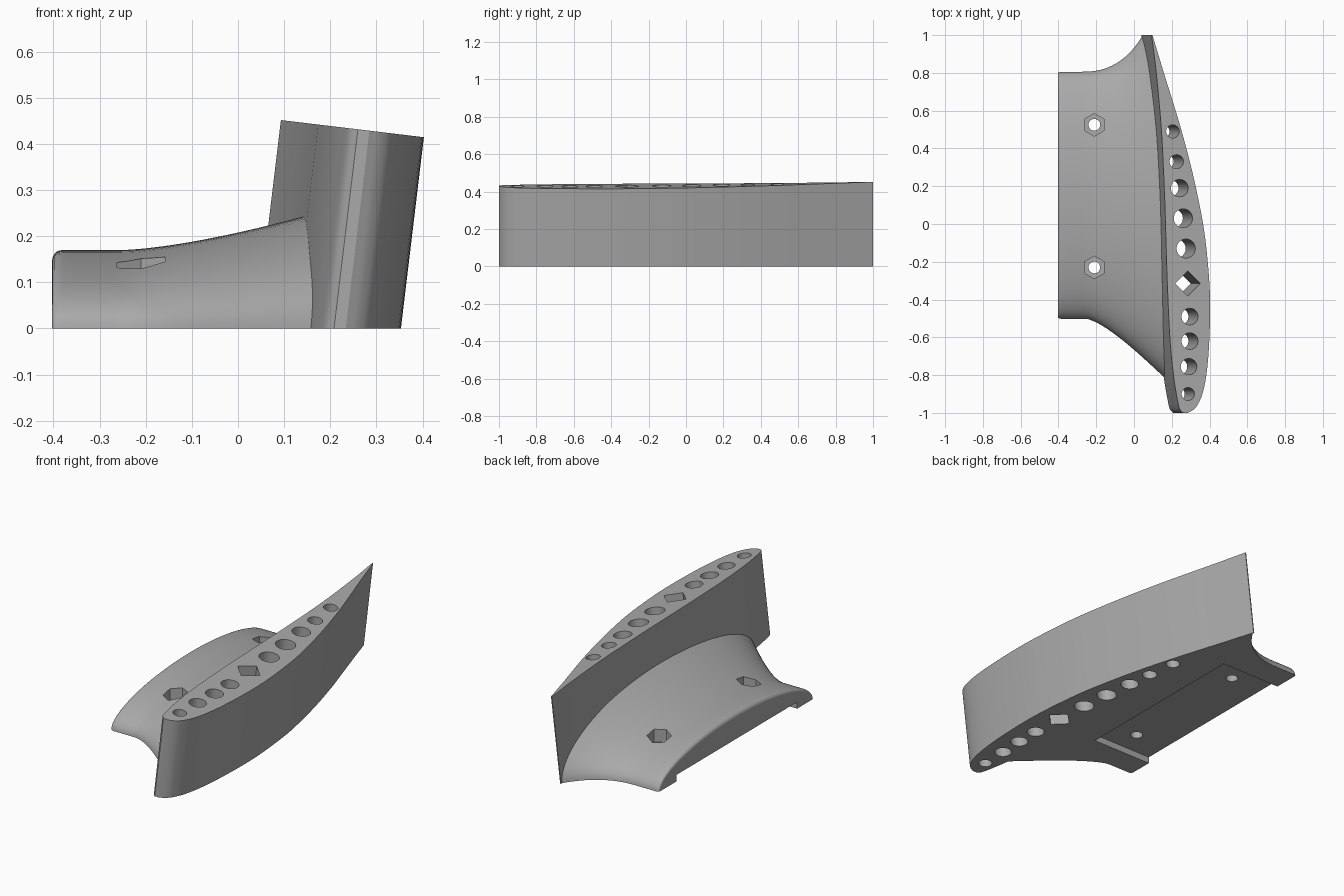
import bpy, bmesh, math
from mathutils import Matrix, Vector

if "Cube" in bpy.data.objects:
    bpy.data.objects.remove(bpy.data.objects["Cube"])

grey = bpy.data.materials.new("plain_grey")
grey.use_nodes = True
GREY = (0.4, 0.4, 0.4, 1)
grey.diffuse_color = GREY
grey.node_tree.nodes["Principled BSDF"].inputs["Base Color"].default_value = GREY

LEAN = 0.12                                   # sideways lean of the blade per unit of height
TILT = Matrix.Rotation(math.atan(LEAN), 4, "Y")


def blade_top(x):
    return 0.463 - LEAN * x


def make_object(name, bm):
    bmesh.ops.remove_doubles(bm, verts=bm.verts, dist=1e-5)
    bmesh.ops.recalc_face_normals(bm, faces=bm.faces)
    mesh = bpy.data.meshes.new(name)
    bm.to_mesh(mesh)
    bm.free()
    mesh.materials.append(grey)
    obj = bpy.data.objects.new(name, mesh)
    bpy.context.collection.objects.link(obj)
    return obj


def prism(bm, sides, radius, depth, matrix):
    bmesh.ops.create_cone(bm, cap_ends=True, segments=sides, radius1=radius,
                          radius2=radius, depth=depth, matrix=matrix)


def cut(target, bm):
    cutter = make_object("cutter", bm)
    cutter.hide_render = True
    mod = target.modifiers.new("cut", "BOOLEAN")
    mod.operation, mod.solver, mod.object = "DIFFERENCE", "EXACT", cutter
    bpy.context.view_layer.objects.active = target
    bpy.ops.object.modifier_apply(modifier=mod.name)
    bpy.data.objects.remove(cutter)


def smooth(obj, angle):
    bpy.ops.object.select_all(action="DESELECT")
    obj.select_set(True)
    bpy.context.view_layer.objects.active = obj
    bpy.ops.object.shade_smooth_by_angle(angle=math.radians(angle))


def spline(points, steps=5):
    """Catmull-Rom curve through the points."""
    p = [Vector(q) for q in points]
    p = [2 * p[0] - p[1]] + p + [2 * p[-1] - p[-2]]
    out = []
    for a, b, c, d in zip(p, p[1:], p[2:], p[3:]):
        for k in range(steps):
            t = k / steps
            out.append(0.5 * (2 * b + (c - a) * t + (2 * a - 5 * b + 4 * c - d) * t ** 2
                              + (3 * b - a - 3 * c + d) * t ** 3))
    return out + [p[-2]]


# Blade: aerofoil outline at its top, swept down along the lean to the ground
inner = spline([(0.093, 1), (0.118, 0.8), (0.145, 0.5), (0.16, 0.2), (0.167, 0), (0.176, -0.3),
                (0.19, -0.6), (0.209, -0.8), (0.228, -0.92), (0.242, -0.98), (0.26, -1)])
outer = spline([(0.285, -1), (0.312, -0.985), (0.335, -0.96), (0.362, -0.9), (0.383, -0.8),
                (0.397, -0.65), (0.403, -0.45), (0.397, -0.28), (0.375, -0.06), (0.345, 0.11),
                (0.303, 0.3), (0.25, 0.5), (0.205, 0.65), (0.155, 0.81), (0.098, 1)])
outline = inner + outer
bm = bmesh.new()
upper = [bm.verts.new((p.x, p.y, blade_top(p.x))) for p in outline]
lower = [bm.verts.new((p.x - LEAN * blade_top(p.x), p.y, 0)) for p in outline]
bm.faces.new(upper)
bm.faces.new(lower[::-1])
for i in range(len(outline)):
    j = (i + 1) % len(outline)
    bm.faces.new((upper[i], lower[i], lower[j], upper[j]))
blade = make_object("blade", bm)

# Row of leaning round holes and one square hole through the blade
bm = bmesh.new()
for x, y, radius in [(0.205, 0.49, 0.035), (0.225, 0.33, 0.037), (0.241, 0.19, 0.046),
                     (0.26, 0.03, 0.05), (0.275, -0.13, 0.05), (0.285, -0.315, 0.066),
                     (0.295, -0.49, 0.044), (0.295, -0.62, 0.044), (0.29, -0.755, 0.043),
                     (0.286, -0.9, 0.034)]:
    sides = 4 if radius > 0.06 else 32
    place = Matrix.Translation((x, y, blade_top(x))) @ TILT
    prism(bm, sides, radius, 1.4, place)
cut(blade, bm)
smooth(blade, 25)


# Mounting foot: domed sections that flare out to meet the blade
def wall(y, z):
    """Position of the inner face of the blade."""
    for a, b in zip(inner, inner[1:]):
        if b.y <= y <= a.y:
            x = a.x + (b.x - a.x) * (a.y - y) / (a.y - b.y)
            return x - LEAN * (blade_top(x) - z)
    return inner[0].x - LEAN * (blade_top(inner[0].x) - z)


END, ROUND, COLUMNS = -0.403, 0.022, 48
stations = []
for k in range(6):                            # rounded outer rim
    a = k / 5 * math.pi / 2
    stations.append((ROUND * (1 - math.cos(a)) / 0.54, ROUND * (1 - math.sin(a))))
first = stations[-1][0]
stations += [(first + (1 - first) * k / 22, 0) for k in range(1, 23)]

bm = bmesh.new()
top_rows, base_rows = [], []
for u, shrink in stations:
    flare = max(0, (u - 0.28) / 0.72)
    y_max = 0.806 + 0.186 * flare ** 2.3 - shrink * 0.4
    y_min = -0.502 - 0.31 * flare ** 1.4 + shrink * 0.4
    height = 0.17 + 0.073 * flare ** 1.5 - shrink
    top, base = [], []
    for i in range(COLUMNS + 1):
        t = math.pi * i / COLUMNS
        y = (y_max + y_min) / 2 + (y_max - y_min) / 2 * math.cos(t)
        for row, z in ((top, height * math.sin(t)), (base, 0)):
            x = END + (wall(y, z) + 0.002 - END) * u
            row.append(bm.verts.new((x, y, z)))
    top_rows.append(top)
    base_rows.append(base)


def skin(rows):
    for a, b in zip(rows, rows[1:]):
        for i in range(COLUMNS):
            bm.faces.new((a[i], a[i + 1], b[i + 1], b[i]))


skin(top_rows)
skin(base_rows)
for k in (0, -1):
    skin([top_rows[k], base_rows[k]])
bmesh.ops.remove_doubles(bm, verts=bm.verts, dist=1e-5)
foot = make_object("mounting_foot", bm)

# Shallow pocket under the foot, open at the outer end
bm = bmesh.new()
bmesh.ops.create_cube(bm, size=1, matrix=Matrix.Translation((-0.295, 0.147, -0.03))
                      @ Matrix.Diagonal((0.5, 1.02, 0.13, 1)))
cut(foot, bm)

# Two screw holes, each with a hexagonal nut seat
for y in (0.525, -0.23):
    for sides, radius, z in ((32, 0.031, 0), (6, 0.06, 0.285)):
        bm = bmesh.new()
        spin = Matrix.Rotation(0 if sides == 6 else 0.1, 4, "Z")
        prism(bm, sides, radius, 0.4, Matrix.Translation((-0.21, y, z)) @ spin)
        cut(foot, bm)
smooth(foot, 35)
